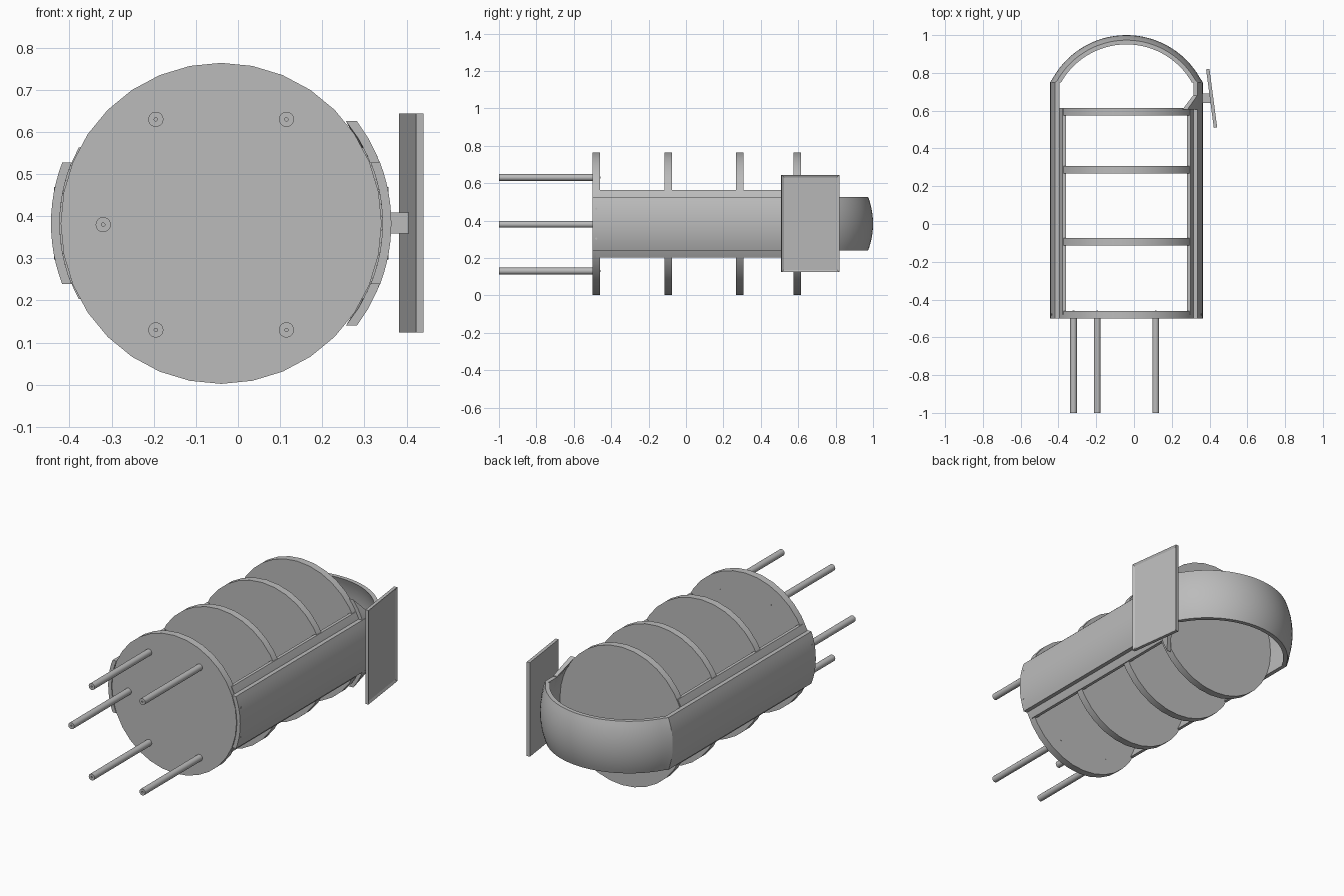
import bpy, bmesh
from math import sin, cos, asin, sqrt, pi, radians
from mathutils import Matrix, Vector

if "Cube" in bpy.data.objects:
    bpy.data.objects.remove(bpy.data.objects["Cube"])

grey = bpy.data.materials.new("plain_grey")
grey.use_nodes = True
grey.diffuse_color = (0.5, 0.5, 0.5, 1)
grey.node_tree.nodes["Principled BSDF"].inputs["Base Color"].default_value = (0.5, 0.5, 0.5, 1)

XC, ZC = -0.04, 0.383        # axis of the drum
R_DISC, R_BAND = 0.381, 0.404


def finish(name, bm, smooth=True):
    bmesh.ops.recalc_face_normals(bm, faces=bm.faces)
    mesh = bpy.data.meshes.new(name)
    bm.to_mesh(mesh)
    bm.free()
    mesh.materials.append(grey)
    obj = bpy.data.objects.new(name, mesh)
    bpy.context.collection.objects.link(obj)
    if smooth:
        bpy.ops.object.select_all(action="DESELECT")
        obj.select_set(True)
        bpy.context.view_layer.objects.active = obj
        bpy.ops.object.shade_smooth_by_angle(angle=radians(30))
    return obj


def loft(name, rings):
    """Skin closed cross-sections and cap both ends."""
    bm = bmesh.new()
    rows = [[bm.verts.new(p) for p in ring] for ring in rings]
    n = len(rows[0])
    for a, b in zip(rows, rows[1:]):
        for i in range(n):
            j = (i + 1) % n
            bm.faces.new((a[i], a[j], b[j], b[i]))
    # Caps are strips between the outer and inner halves of the section
    for row in (rows[0], rows[-1]):
        for i in range(n // 2 - 1):
            bm.faces.new((row[i], row[i + 1], row[n - 2 - i], row[n - 1 - i]))
    return finish(name, bm)


def section(r_out, r_in, half, steps=12):
    """Curved strip section as (distance from axis, height) pairs."""
    zs = [-half + 2 * half * i / steps for i in range(steps + 1)]
    return ([(sqrt(r_out ** 2 - z * z), z) for z in zs]
            + [(sqrt(r_in ** 2 - z * z), z) for z in reversed(zs)])


def cylinder(name, r, start, end, sides=32):
    a, b = Vector(start), Vector(end)
    bm = bmesh.new()
    bmesh.ops.create_cone(bm, cap_ends=True, segments=sides, radius1=r, radius2=r, depth=(b - a).length)
    turn = (b - a).to_track_quat("Z", "Y").to_matrix().to_4x4()
    bm.transform(Matrix.Translation((a + b) / 2) @ turn)
    return finish(name, bm)


def box(name, centre, size):
    bm = bmesh.new()
    bmesh.ops.create_cube(bm, size=1)
    bm.transform(Matrix.Translation(centre) @ Matrix.Diagonal((*size, 1)))
    return finish(name, bm, False)


# Four round bulkheads
for i, y in enumerate((-0.48, -0.095, 0.287, 0.595)):
    cylinder(f"bulkhead_{i + 1}", R_DISC, (XC, y - 0.02, ZC), (XC, y + 0.02, ZC))

# Wrap-around band: straight sides joined by a bowed back
R_BACK = 0.4475
half_angle = asin(R_BAND / R_BACK)
back_y = 1 - R_BACK
path = [((XC + R_BAND, -0.5), (1, 0)), ((XC + R_BAND, 0.75), (1, 0))]
for i in range(1, 32):
    t = half_angle * (1 - i / 16)
    path.append(((XC + R_BACK * sin(t), back_y + R_BACK * cos(t)), (sin(t), cos(t))))
path += [((XC - R_BAND, 0.75), (-1, 0)), ((XC - R_BAND, -0.5), (-1, 0))]
profile = section(R_BAND, 0.383, 0.144)
loft("wrap_band", [[(p[0] + n[0] * (d - R_BAND), p[1] + n[1] * (d - R_BAND), ZC + z)
                    for d, z in profile] for p, n in path])

# Wider inner strips along both sides, and the flared bracket on the left
for side, name in ((1, "left"), (-1, "right")):
    inner = section(0.383, 0.368, 0.18)
    loft(f"{name}_inner_strip", [[(XC + side * d, y, ZC + z) for d, z in inner]
                                 for y in (-0.48, 0.61)])
loft("left_bracket", [[(XC + d, y, ZC + z) for d, z in section(0.4035, 0.383, half)]
                      for y, half in ((0.605, 0.243), (0.68, 0.15))])

# Front rods, each with a small bore in its free end
for i, (x, z) in enumerate(((-0.195, 0.63), (0.115, 0.63), (-0.195, 0.13), (0.115, 0.13), (-0.32, 0.38))):
    bm = bmesh.new()
    outline = [(0.018, -0.49), (0.018, -1), (0.004, -1), (0.004, -0.96), (0, -0.96)]
    verts = [bm.verts.new((x + r, y, z)) for r, y in outline]
    edges = [bm.edges.new(pair) for pair in zip(verts, verts[1:])]
    bmesh.ops.spin(bm, geom=verts + edges, cent=(x, 0, z), axis=(0, 1, 0), angle=2 * pi, steps=20)
    bmesh.ops.remove_doubles(bm, verts=bm.verts, dist=0.0001)
    finish(f"rod_{i + 1}", bm)
    cylinder(f"rod_pin_{i + 1}", 0.005, (x, -0.47, z), (x, -0.458, z), 10)

# Small pins on the band near the front
for side in (1, -1):
    for dz in (-0.08, 0.08):
        x = sqrt(R_BAND ** 2 - dz * dz)
        cylinder("band_pin", 0.006, (XC + side * (x - 0.01), -0.48, ZC + dz),
                 (XC + side * (x + 0.001), -0.48, ZC + dz), 10)

# Tilted screen with a recessed face, and its mounting block
box("screen_mount", (0.375, 0.665, 0.384), (0.06, 0.05, 0.05))
bm = bmesh.new()
bmesh.ops.create_cube(bm, size=1)
bm.transform(Matrix.Diagonal((0.018, 0.312, 0.52, 1)))
face = max(bm.faces, key=lambda f: f.calc_center_median().x)
bmesh.ops.inset_region(bm, faces=[face], thickness=0.018)
bmesh.ops.translate(bm, verts=face.verts, vec=(-0.006, 0, 0))
bm.transform(Matrix.Translation((0.411, 0.665, 0.384)) @ Matrix.Rotation(radians(7.5), 4, "Z"))
finish("screen", bm, False)
